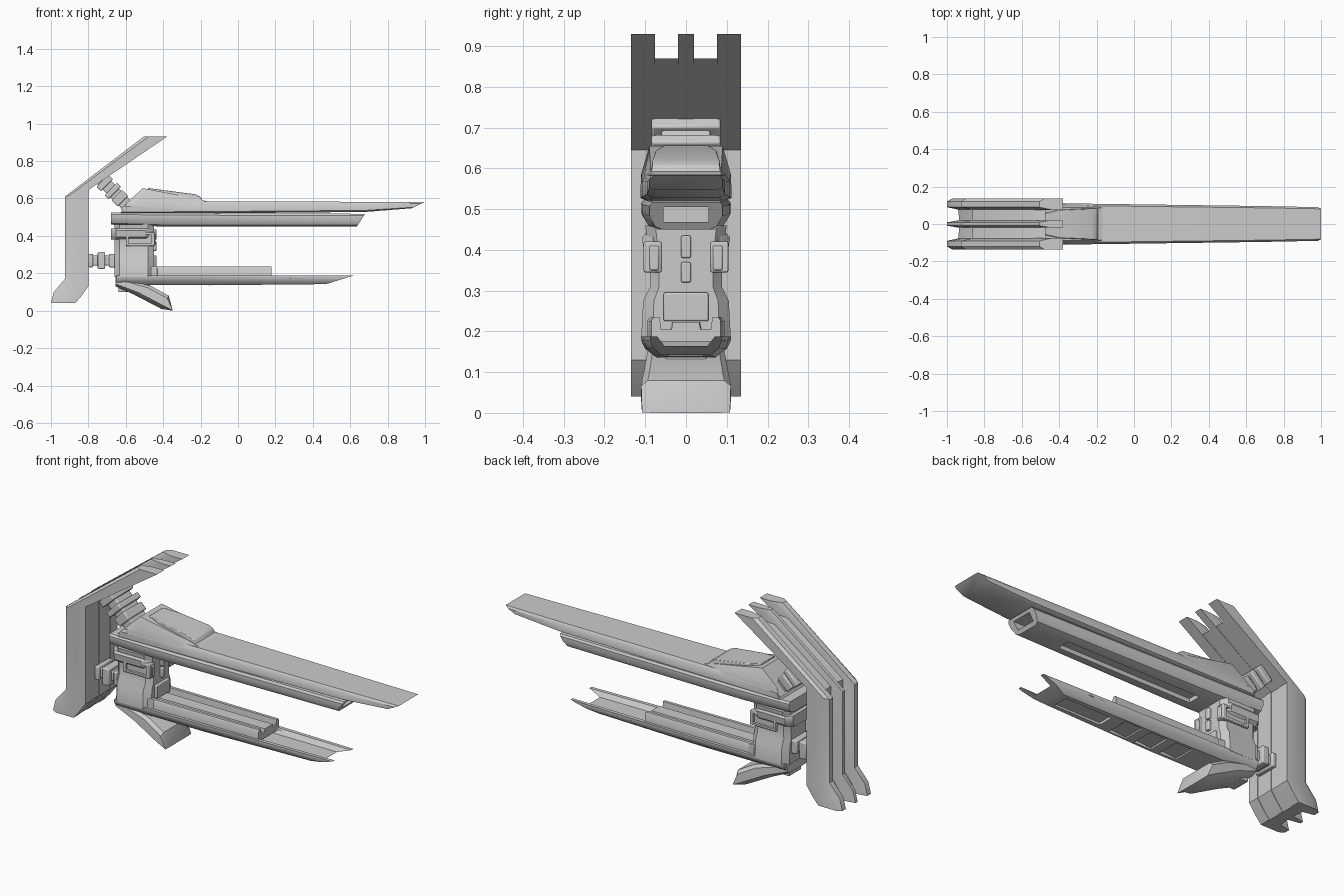
import bpy, bmesh, math
from mathutils import Vector, Matrix

if "Cube" in bpy.data.objects:
    bpy.data.objects.remove(bpy.data.objects["Cube"])


def finish(name, bm, bevel=0.0):
    bmesh.ops.recalc_face_normals(bm, faces=bm.faces)
    me = bpy.data.meshes.new(name)
    bm.to_mesh(me)
    bm.free()
    ob = bpy.data.objects.new(name, me)
    bpy.context.collection.objects.link(ob)
    if bevel:
        m = ob.modifiers.new("bevel", 'BEVEL')
        m.width, m.segments, m.limit_method = bevel, 2, 'ANGLE'
    return ob


def sweep(name, stations, section, bevel=0.0):
    """Station: (inner x, z, outer x, z, width scale). Section: (y, t), t from inner 0 to outer 1."""
    bm = bmesh.new()
    rings = []
    for ix, iz, ox, oz, w in stations:
        rings.append([bm.verts.new((ix + (ox - ix) * t, y * w, iz + (oz - iz) * t)) for y, t in section])
    n = len(section)
    for a, b in zip(rings, rings[1:]):
        for i in range(n):
            bm.faces.new((a[i], a[(i + 1) % n], b[(i + 1) % n], b[i]))
    bm.faces.new(rings[0])
    bm.faces.new(rings[-1])
    return finish(name, bm, bevel)


def box(name, x, y, z, bevel=0.004, tilt=0.0):
    bm = bmesh.new()
    c = Vector(((x[0] + x[1]) / 2, (y[0] + y[1]) / 2, (z[0] + z[1]) / 2))
    s = Matrix.Diagonal((x[1] - x[0], y[1] - y[0], z[1] - z[0], 1))
    bmesh.ops.create_cube(bm, size=1, matrix=Matrix.Translation(c) @ Matrix.Rotation(tilt, 4, 'Y') @ s)
    return finish(name, bm, bevel)


def cut(ob, x, y, z, tilt=0.0):
    cutter = box(ob.name + "_cutter", x, y, z, 0, tilt)
    cutter.hide_render = True
    cutter.hide_viewport = True
    m = ob.modifiers.new("slot", 'BOOLEAN')
    m.object, m.operation, m.solver = cutter, 'DIFFERENCE', 'EXACT'


def sym(half):
    """Close a section given for y >= 0, mirrored across y = 0."""
    return half + [(-y, t) for y, t in reversed(half) if y > 0]


# Rear shield: recessed plate plus three swept ribs
foot = [(-.87, .04, -1.0, .04, 1), (-.84, .075, -.985, .10, 1), (-.80, .13, -.925, .17, 1),
        (-.80, .645, -.925, .61, 1)]
full = foot + [(-.38, .93, -.505, .93, 1)]
sweep("shield_plate", foot + [(-.47, .87, -.595, .862, 1)],
      [(-.09, .02), (.09, .02), (.09, .55), (.03, .5), (-.03, .5), (-.09, .55)])
sweep("shield_centre_rib", full, sym([(.02, 0), (.02, .5), (.009, 1)]))
for s, side in ((-1, "right"), (1, "left")):
    sweep("shield_rib_" + side, full,
          [(s * y, t) for y, t in ((.076, 0), (.135, 0), (.135, .8), (.12, 1), (.09, 1), (.076, .5))])

# Upper long blade
shell = sym([(.85, 0), (1, .15), (1, .75), (.9, 1)])
sweep("upper_blade", [(-.63, .52, -.60, .57, .112), (-.2, .52, -.2, .585, .108),
                      (.68, .528, .68, .582, .096), (.93, .548, 1.0, .582, .09)], shell)

# Hump on the blade, with a raised cover
sweep("hump", [(-.63, .54, -.60, .57, .11), (-.51, .54, -.51, .655, .11),
               (-.22, .54, -.22, .60, .106), (-.15, .54, -.15, .58, .104)],
      sym([(1, 0), (1, .4), (.82, 1)]))
sweep("hump_cover", [(-.48, .60, -.48, .656, .06), (-.40, .60, -.40, .645, .08),
                     (-.23, .57, -.225, .622, .088), (-.18, .57, -.20, .608, .088)],
      sym([(1, 0), (.93, 1)]), .003)

# Upper barrel: slotted below and open at the mouth
barrel = sweep("upper_barrel", [(-.68, .46, -.68, .525, .11), (-.4, .45, -.4, .522, .108),
                                (.635, .45, .68, .518, .09)],
               sym([(.65, 0), (.85, .12), (1, .5), (1, .85), (.92, 1)]))
cut(barrel, (.50, .75), (-.055, .055), (.468, .505))
cut(barrel, (-.36, .42), (-.035, .035), (.43, .472))

# Column joining the two barrels
octo = sym([(.7, 0), (1, .12), (1, .85), (.75, 1)])
col = sweep("column", [(-.66, z, -.45, z, w) for z, w in
                       ((.18, .11), (.275, .105), (.31, .088), (.39, .09), (.46, .10))], octo)
sweep("column_collar", [(-.68, z, -.46, z, w) for z, w in
                        ((.38, .085), (.395, .103), (.43, .108), (.44, .10))], octo)
box("column_front_box", (-.47, -.435), (-.055, .055), (.225, .295))
for s, side in ((-1, "right"), (1, "left")):
    ys = sorted((s * .06, s * .104))
    win = box("side_window_" + side, (-.60, -.445), ys, (.345, .42))
    cut(win, (-.585, -.465), sorted((s * .092, s * .13)), (.358, .407))
    box("front_lug_" + side, (-.47, -.44), sorted((s * .066, s * .09)), (.35, .41))
    box("front_post_" + side, (-.47, -.43), sorted((s * .078, s * .094)), (.18, .232))
for i, z in enumerate(((.32, .37), (.38, .435))):
    box(f"front_key_{i}", (-.47, -.435), (-.012, .012), z)

# Lower rail with a channel either side of its centre bar
sweep("lower_rail", [(-.46, .175, -.46, .235, .092), (.18, .175, .18, .235, .085)],
      sym([(1, 0), (1, .85), (.94, 1), (.76, 1), (.72, .5), (.42, .5), (.38, .8)]))

# Lower trough-shaped blade with recesses underneath
trough = sym([(.7, 0), (.92, .4), (1, .8), (1, 1), (.8, 1), (.6, .5)])
lower = sweep("lower_blade", [(-.65, .14, -.65, .187, .11), (-.15, .136, -.15, .187, .104),
                              (.47, .142, .615, .187, .088)], trough)
cut(lower, (.17, .44), (-.042, .042), (.12, .152))
for i in range(3):
    x = -.30 + i * .15
    cut(lower, (x, x + .10), (-.06, .06), (.125, .150), math.radians(-5))

# Side studs along both blades
for i in range(12):
    x = -.40 + i * .065
    for s in (-1, 1):
        box(f"stud_{i}", (x, x + .03), sorted((s * .07, s * .094)), (.172, .181), .002)

# Keel fin below the column
keel = sweep("keel_fin", [(-.655, .13, -.655, .183, .09), (-.56, .088, -.46, .13, .10),
                          (-.41, .01, -.37, .08, .11), (-.35, 0, -.35, .005, .108)],
             sym([(.75, 0), (1, .25), (1, .8), (.85, 1)]))
box("keel_block", (-.64, -.47), (-.05, .05), (.10, .16))

# Stepped lower connector to the shield
for i, (x0, x1, h, w) in enumerate(((-.81, -.64, .026, .045), (-.80, -.775, .036, .06),
                                    (-.75, -.71, .045, .07), (-.69, -.65, .036, .06))):
    box(f"lower_connector_{i}", (x0, x1), (-w, w), (.268 - h, .268 + h), .006)

# Stepped upper connector, tilted 45 degrees
a = Vector((-.73, .70))
d = Vector((1, -1)).normalized()
for i, (c, l, h, w) in enumerate(((.10, .22, .032, .06), (.025, .035, .045, .085),
                                  (.085, .03, .048, .085), (.14, .045, .04, .075))):
    p = a + d * c
    box(f"upper_connector_{i}", (p.x - l / 2, p.x + l / 2), (-w, w), (p.y - h, p.y + h),
        .006, math.radians(45))

# Smooth shading with sharp edges kept
for ob in bpy.context.scene.objects:
    if not ob.hide_viewport:
        ob.select_set(True)
        bpy.context.view_layer.objects.active = ob
bpy.ops.object.shade_smooth_by_angle(angle=math.radians(35))
